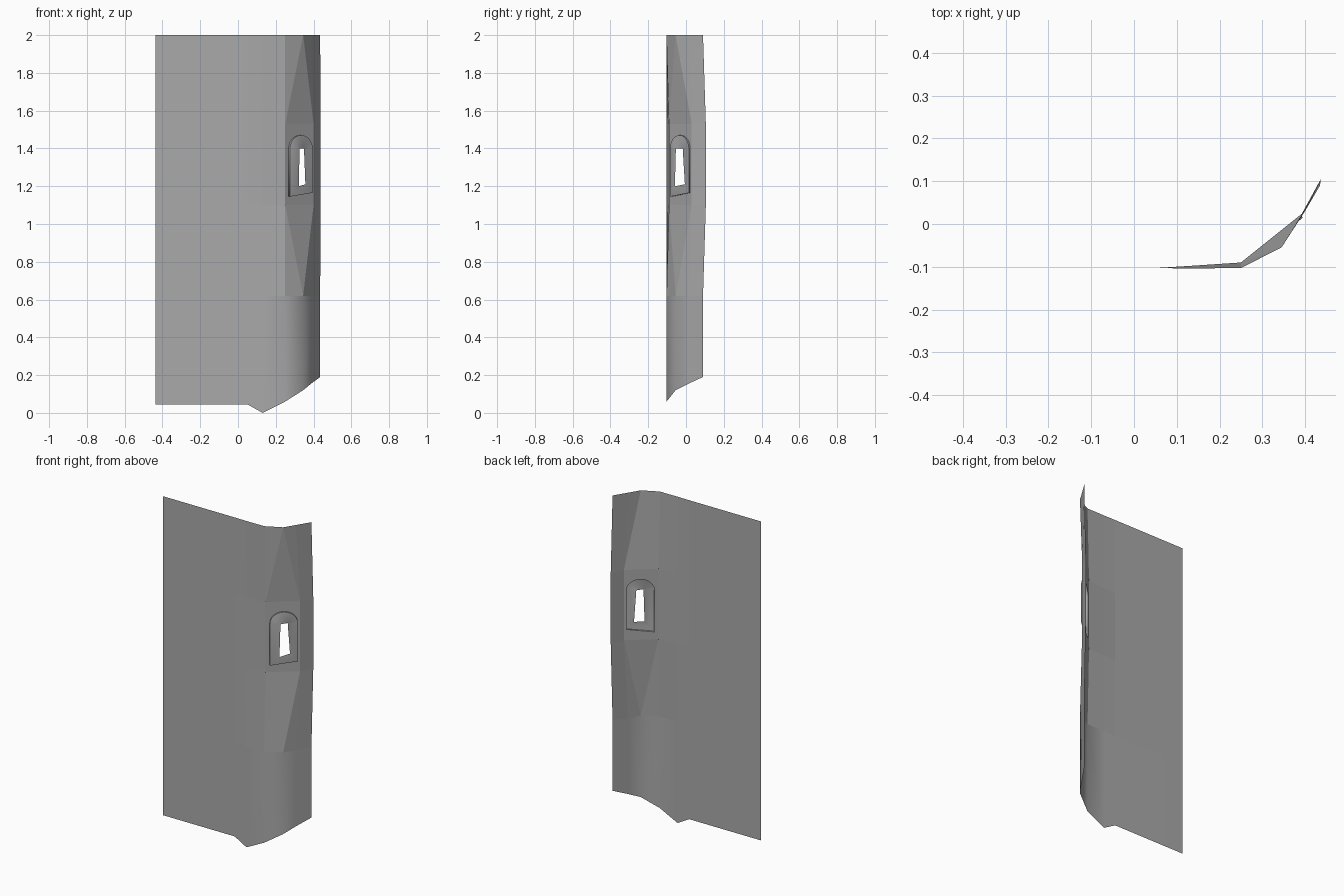
import bpy, bmesh, math
from mathutils import Vector

cube = bpy.data.objects.get("Cube")
if cube:
    bpy.data.objects.remove(cube, do_unlink=True)

stone = bpy.data.materials.new("grey stone")
stone.use_nodes = True
grey = (0.4, 0.4, 0.4, 1)
stone.diffuse_color = grey
stone.node_tree.nodes["Principled BSDF"].inputs["Base Color"].default_value = grey

# Plan profiles: sharply bent corner, and corner flattened around the window
bent = [(-.437, -.103), (.05, -.103), (.13, -.104), (.25, -.103),
        (.345, -.055), (.385, .01), (.435, .09)]
flat = [(-.437, -.103), (.05, -.103), (.13, -.098), (.25, -.09),
        (.335, -.022), (.4, .03), (.437, .105)]
foot = [.045, .045, 0, .06, .12, .153, .19]
rows = [(bent, foot), (bent, [.62] * 7), (flat, [1.1] * 7),
        (flat, [1.53] * 7), (bent, [2] * 7)]

bm = bmesh.new()
grid = [[bm.verts.new((x, y, z)) for (x, y), z in zip(profile, heights)]
        for profile, heights in rows]

# Wall sheet, leaving out the panel that holds the window
for r in range(4):
    for c in range(6):
        if r == 2 and c in (3, 4):
            continue
        quad = (grid[r][c], grid[r][c + 1], grid[r + 1][c + 1], grid[r + 1][c])
        if r in (1, 3) and 3 <= c <= 4:
            # Bent-to-flat faces are split towards the corner ridge
            a, b, d, e = quad
            tris = ((a, b, e), (b, d, e)) if (c == 3) == (r == 1) else ((a, b, d), (a, d, e))
            for t in tris:
                bm.faces.new(t)
        else:
            bm.faces.new(quad).smooth = (r == 0)

# Window coordinates: along the panel, outward from it, and up
left, right = Vector((.25, -.09, 0)), Vector((.4, .03, 0))
along = (right - left).normalized()
out = Vector((-along.y, along.x, 0)) * -1
centre = Vector((.335, -.022, 0))
STEPS = 12


def place(s, p, z):
    return bm.verts.new(centre + along * s + out * p + Vector((0, 0, z)))


arch = [(-.086, 1.145), (.07, 1.165)]
slot = [(-.033, 1.2), (.027, 1.21)]
for i in range(STEPS + 1):
    a = math.pi * i / STEPS
    arch.append((-.008 + .078 * math.cos(a), 1.4 + .07 * math.sin(a)))
    slot.append((.014 - .041 * i / STEPS, 1.4))


def ring(blend, proud, slope):
    pts = []
    for (s0, z0), (s1, z1) in zip(arch, slot):
        s = s0 + (s1 - s0) * blend
        pts.append(place(s, proud - slope * s, z0 + (z1 - z0) * blend))
    return pts


# Raised arched trim running in to the slot
rings = [ring(0, 0, 0), ring(0, .01, .02), ring(.5, .013, .12), ring(1, .01, .33)]
count = len(arch)
for a, b in zip(rings, rings[1:]):
    for i in range(count):
        j = (i + 1) % count
        bm.faces.new((a[i], a[j], b[j], b[i])).smooth = True

# Panel around the trim
border = [grid[2][3], grid[2][4], grid[2][5], grid[3][5], grid[3][4], grid[3][3]]
edges = []
for loop in (border, rings[0]):
    for v, w in zip(loop, loop[1:] + loop[:1]):
        edges.append(bm.edges.get((v, w)) or bm.edges.new((v, w)))
bmesh.ops.triangle_fill(bm, edges=edges, use_beauty=True)

# Keep the trim rim crisp, and face everything outward
bmesh.ops.recalc_face_normals(bm, faces=bm.faces[:])
bm.faces.ensure_lookup_table()
if bm.faces[0].normal.y > 0:
    bmesh.ops.reverse_faces(bm, faces=bm.faces[:])
for i in range(count):
    for k in (0, 1):
        bm.edges.get((rings[k][i], rings[k][(i + 1) % count])).smooth = False

mesh = bpy.data.meshes.new("curved_wall_with_window")
bm.to_mesh(mesh)
bm.free()
mesh.materials.append(stone)
wall = bpy.data.objects.new("curved_wall_with_window", mesh)
bpy.context.collection.objects.link(wall)
